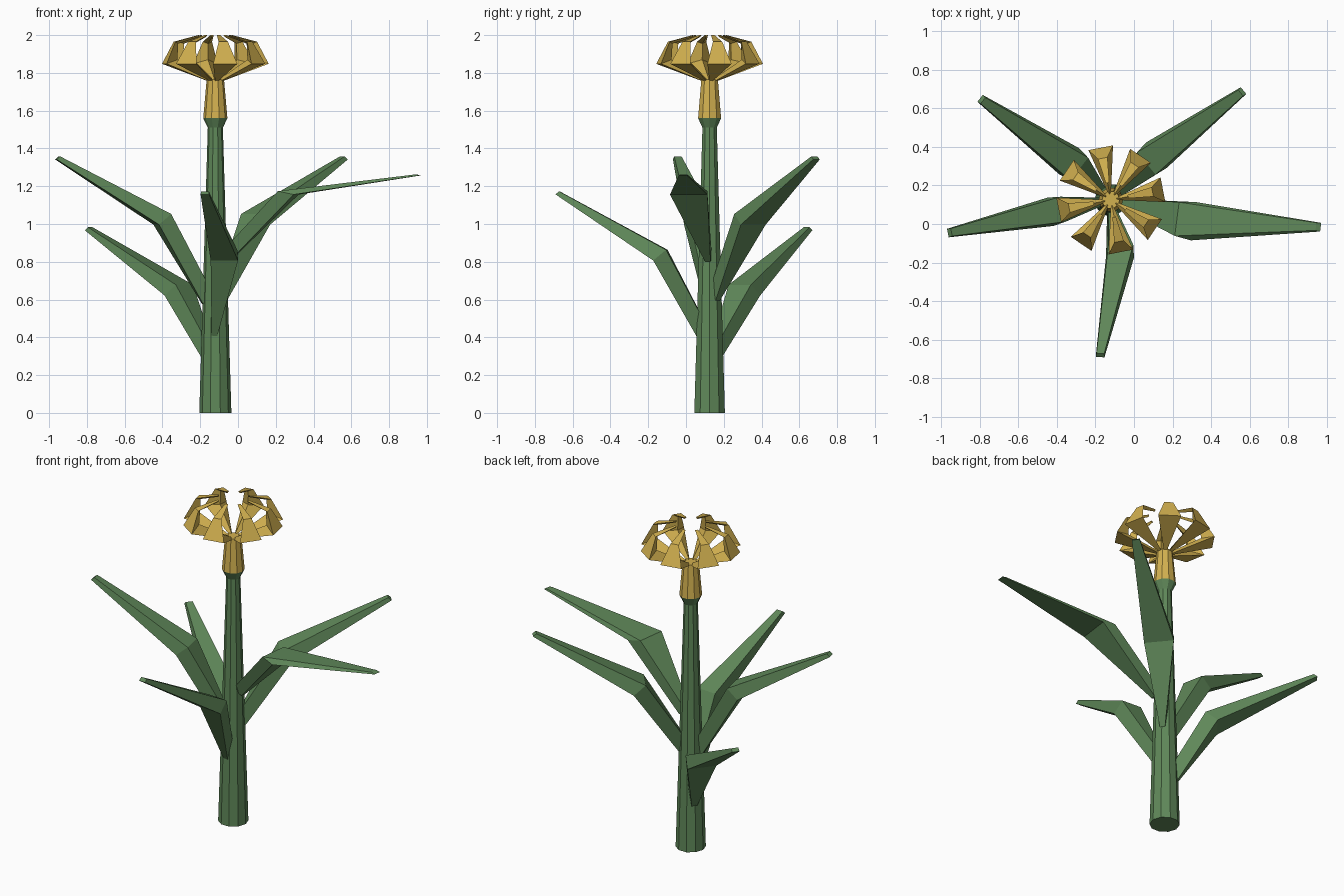
import bpy, math
from mathutils import Vector

if "Cube" in bpy.data.objects:
    bpy.data.objects.remove(bpy.data.objects["Cube"], do_unlink=True)


def make_material(name, rgb):
    mat = bpy.data.materials.new(name)
    mat.use_nodes = True
    mat.diffuse_color = (*rgb, 1)
    mat.node_tree.nodes["Principled BSDF"].inputs["Base Color"].default_value = (*rgb, 1)
    return mat


green = make_material("leaf green", (0.115, 0.245, 0.1))
yellow = make_material("petal yellow", (0.65, 0.44, 0.08))
AXIS = Vector((-0.12, 0.125, 0))
UP = Vector((0, 0, 1))


def loft(name, rings, mat):
    """Skin a row of equal-sized rings and cap both ends."""
    n = len(rings[0])
    verts = [p for ring in rings for p in ring]
    faces = [tuple(reversed(range(n))), tuple(range(len(verts) - n, len(verts)))]
    for i in range(len(rings) - 1):
        for j in range(n):
            k = (j + 1) % n
            faces.append((i * n + j, i * n + k, i * n + n + k, i * n + n + j))
    mesh = bpy.data.meshes.new(name)
    mesh.from_pydata(verts, [], faces)
    mesh.materials.append(mat)
    obj = bpy.data.objects.new(name, mesh)
    bpy.context.collection.objects.link(obj)
    # consistent outward normals
    import bmesh
    bm = bmesh.new()
    bm.from_mesh(mesh)
    bmesh.ops.recalc_face_normals(bm, faces=bm.faces)
    bm.to_mesh(mesh)
    bm.free()
    return obj


def turned(name, profile, mat, sides=10):
    rings = [[AXIS + Vector((r * math.cos(a), r * math.sin(a), z))
              for a in (math.tau * i / sides for i in range(sides))]
             for r, z in profile]
    return loft(name, rings, mat)


def leaf(name, base_z, bend, tip, width, tilt):
    """Bent tapering blade with a box section, narrow at the stem and tip."""
    bend, tip = Vector(bend), Vector(tip)
    out = Vector((tip.x - AXIS.x, tip.y - AXIS.y, 0)).normalized()
    side = UP.cross(out)
    base = AXIS + out * 0.04 + UP * base_z
    thick = UP * math.sin(tilt) - out * math.cos(tilt)
    rings = []
    for centre, w, t in ((base, 0.03, 0.075), (bend, width, 0.088), (tip, 0.045, 0.025)):
        s, h = side * w / 2, thick * t / 2
        rings.append([centre - s - h, centre + s - h,
                      centre + s * 0.88 + h, centre - s * 0.88 + h])
    loft(name, rings, green)


# Stem with its flared collar, and the flower tube
turned("stem", [(0.085, 0), (0.04, 1.51), (0.064, 1.56)], green)
turned("flower_tube", [(0.064, 1.56), (0.046, 1.765)], yellow)

# Leaves: joint height, bend, tip, width, section tilt
TILT = math.radians(40)
leaf("front_leaf", 0.43, (-0.07, -0.135, 0.835), (-0.175, -0.68, 1.165), 0.145, TILT)
leaf("left_leaf", 0.81, (0.265, 0.02, 1.165), (0.955, -0.015, 1.26), 0.2, math.radians(12))
leaf("right_leaf", 0.6, (-0.4, 0.07, 1.025), (-0.955, -0.045, 1.35), 0.15, TILT)
leaf("back_left_leaf", 0.62, (0.09, 0.335, 1.025), (0.56, 0.685, 1.35), 0.17, TILT)
leaf("back_right_leaf", 0.3, (-0.31, 0.305, 0.65), (-0.79, 0.645, 0.975), 0.17, TILT)

# Petals: outer radius, outer height, width, ridge radius, ridge height
PETAL = [(0.035, 1.755, 0.015, 0.03, 1.77), (0.275, 1.848, 0.13, 0.205, 1.87),
         (0.22, 1.965, 0.05, 0.2, 1.955), (0.09, 2.0, 0.018, 0.09, 1.99)]
for i in range(8):
    a = math.radians(11 + 45 * i)
    out = Vector((math.cos(a), math.sin(a), 0))
    side = UP.cross(out)
    rings = []
    for r, z, w, ridge_r, ridge_z in PETAL:
        outer = AXIS + out * r + UP * z
        rings.append([outer - side * w / 2, outer + side * w / 2,
                      AXIS + out * ridge_r + UP * ridge_z])
    loft(f"petal_{i + 1}", rings, yellow)
